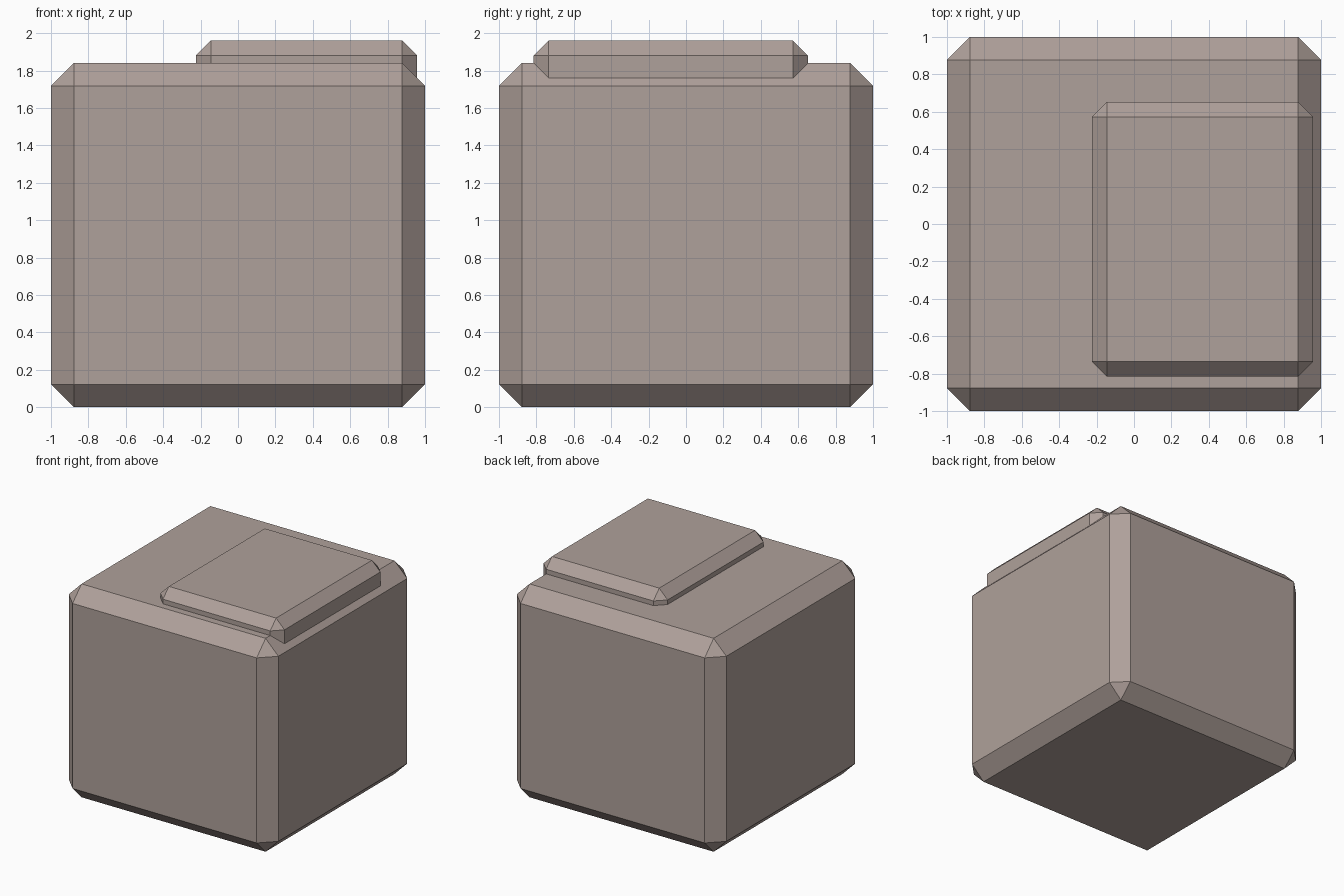
import bpy
import bmesh
from mathutils import Vector

if "Cube" in bpy.data.objects:
    bpy.data.objects.remove(bpy.data.objects["Cube"])

# Warm grey-brown stone
stone = bpy.data.materials.new("stone")
stone.diffuse_color = (0.43, 0.355, 0.325, 1)
stone.use_nodes = True
stone.node_tree.nodes["Principled BSDF"].inputs["Base Color"].default_value = stone.diffuse_color


def chamfered_box(name, low, high, chamfer):
    """Box between two corners with every edge cut by a flat chamfer."""
    low, high = Vector(low), Vector(high)
    size, centre = high - low, (low + high) / 2
    bm = bmesh.new()
    bmesh.ops.create_cube(bm, size=1)
    bmesh.ops.scale(bm, vec=size, verts=bm.verts)
    bmesh.ops.bevel(bm, geom=bm.edges[:], offset=chamfer,
                    offset_type='OFFSET', segments=1, affect='EDGES')
    bmesh.ops.recalc_face_normals(bm, faces=bm.faces)
    mesh = bpy.data.meshes.new(name)
    bm.to_mesh(mesh)
    bm.free()
    mesh.materials.append(stone)
    obj = bpy.data.objects.new(name, mesh)
    obj.location = centre
    bpy.context.collection.objects.link(obj)
    return obj


# Main stone block
chamfered_box("stone_block", (-1, -1, 0), (1, 1, 1.84), 0.122)

# Raised slab sunk into the top, off centre
chamfered_box("top_slab", (-0.225, -0.815, 1.55), (0.958, 0.652, 1.96), 0.08)
